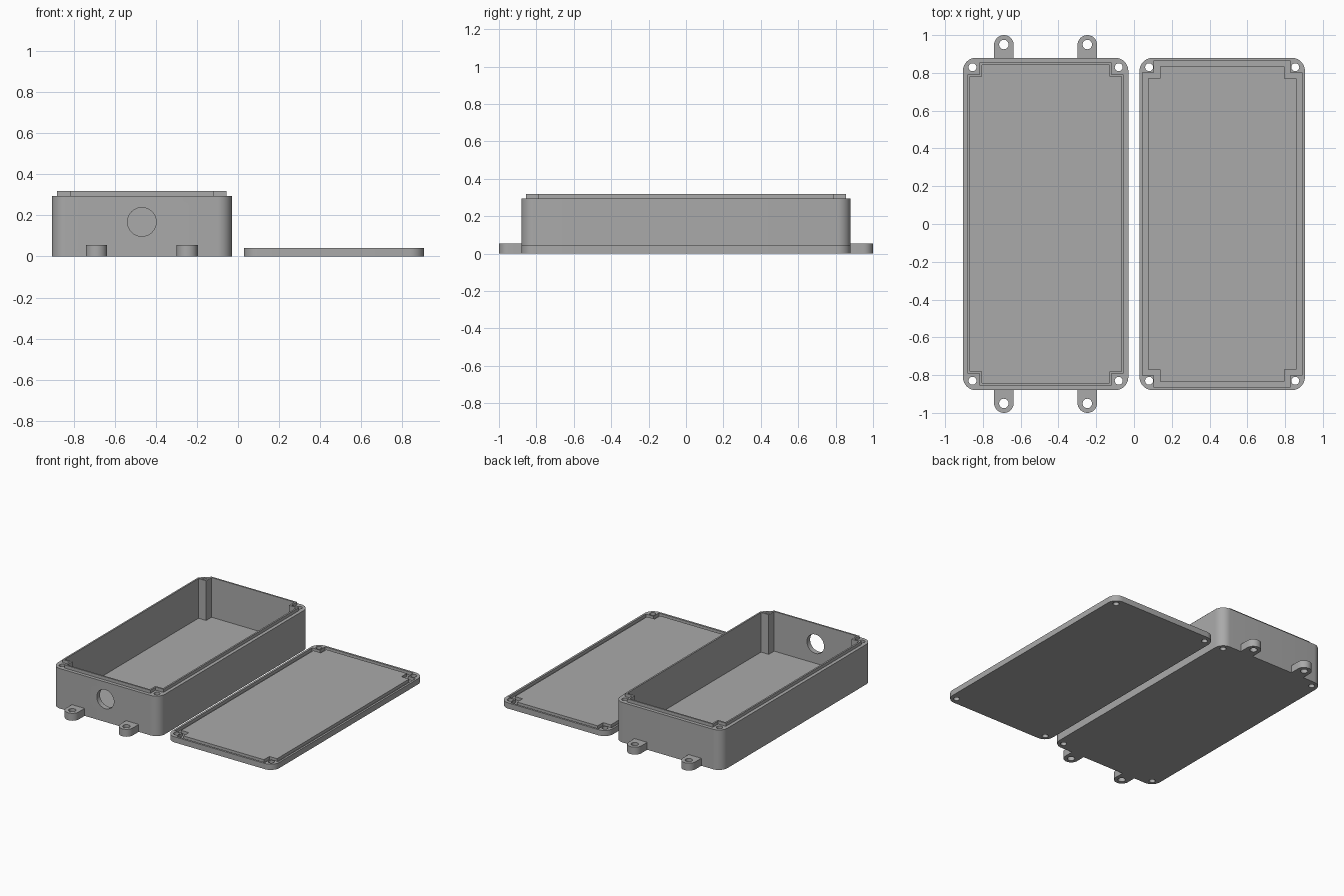
import bpy, bmesh
from math import cos, sin, pi, radians

if "Cube" in bpy.data.objects:
    bpy.data.objects.remove(bpy.data.objects["Cube"])

grey = bpy.data.materials.new("plain_grey")
grey.use_nodes = True
colour = (0.4, 0.4, 0.4, 1)
grey.diffuse_color = colour
grey.node_tree.nodes["Principled BSDF"].inputs["Base Color"].default_value = colour

HX, HY = 0.438, 0.88          # half size of box and lid
BOX_X, LID_X = -0.468, 0.467  # centres
BOX_H, LIP_H, LID_H = 0.295, 0.318, 0.042
FLOOR = 0.025


def prism(name, outline, z0, z1):
    """Extrude a counter-clockwise plan outline between two heights."""
    bm = bmesh.new()
    face = bm.faces.new([bm.verts.new((x, y, z0)) for x, y in outline])
    up = bmesh.ops.extrude_face_region(bm, geom=[face])["geom"]
    for v in up:
        if isinstance(v, bmesh.types.BMVert):
            v.co.z = z1
    bmesh.ops.recalc_face_normals(bm, faces=bm.faces)
    mesh = bpy.data.meshes.new(name)
    bm.to_mesh(mesh)
    bm.free()
    mesh.materials.append(grey)
    ob = bpy.data.objects.new(name, mesh)
    bpy.context.collection.objects.link(ob)
    return ob


def arc(cx, cy, r, start, end, n):
    return [(cx + r * cos(start + (end - start) * i / n),
             cy + r * sin(start + (end - start) * i / n)) for i in range(n + 1)]


def circle(cx, cy, r):
    return arc(cx, cy, r, 0, 2 * pi, 32)[:-1]


def rounded(cx, r=0.07):
    pts = []
    for k, (sx, sy) in enumerate([(1, 1), (-1, 1), (-1, -1), (1, -1)]):
        pts += arc(cx + sx * (HX - r), sy * (HY - r), r, k * pi / 2, (k + 1) * pi / 2, 10)
    return pts


def notched(cx, inset, notch=0.063):
    """Rectangle with a square notch at each corner, clear of the screws."""
    a, b = HX - inset, HY - inset
    c, d = a - notch, b - notch
    quarter = [(a, d), (c, d), (c, b)]
    flipped = [(-x, y) for x, y in reversed(quarter)]
    half = quarter + flipped
    return [(cx + x, y) for x, y in half + [(-x, -y) for x, y in half]]


def combine(target, tool, operation="DIFFERENCE"):
    mod = target.modifiers.new("join", "BOOLEAN")
    mod.operation, mod.solver, mod.object = operation, "EXACT", tool
    bpy.context.view_layer.objects.active = target
    bpy.ops.object.modifier_apply(modifier=mod.name)
    bpy.data.objects.remove(tool)


def screw_holes(target, cx):
    for sx in (-1, 1):
        for sy in (-1, 1):
            combine(target, prism("cutter", circle(cx + sx * (HX - 0.051), sy * (HY - 0.05), 0.021), -0.1, 0.5))


# Open box with raised sealing lip, corner posts and a cable hole in front
box = prism("box_body", rounded(BOX_X), 0, BOX_H)
combine(box, prism("lip", notched(BOX_X, 0.025), 0.1, LIP_H), "UNION")
combine(box, prism("cutter", notched(BOX_X, 0.037), FLOOR, 0.5))
screw_holes(box, BOX_X)
cable = prism("cutter", circle(0, 0, 0.07), -0.06, 0.06)
cable.rotation_euler.x = pi / 2
cable.location = (BOX_X, -HY, 0.168)
bpy.context.view_layer.update()
combine(box, cable)

# Lid lying upside down, with a groove that takes the lip
lid = prism("lid", rounded(LID_X), 0, LID_H)
groove = prism("cutter", notched(LID_X, 0.015), 0.019, 0.2)
combine(groove, prism("core", notched(LID_X, 0.046), -0.1, 0.3))
combine(lid, groove)
screw_holes(lid, LID_X)

# Mounting lugs at both ends
parts = [box, lid]
for end, sy in (("front", -1), ("back", 1)):
    for side, dx in (("right", -0.221), ("left", 0.221)):
        x = BOX_X + dx
        plan = [(x - 0.052, HY), (x + 0.052, HY)] + arc(x, 0.948, 0.052, 0, pi, 16)
        lug = prism(f"mount_lug_{end}_{side}", [(px, sy * py) for px, py in plan], 0, 0.055)
        combine(lug, prism("cutter", circle(x, sy * 0.95, 0.025), -0.1, 0.2))
        parts.append(lug)

for ob in parts:
    bpy.ops.object.select_all(action="DESELECT")
    ob.select_set(True)
    bpy.context.view_layer.objects.active = ob
    bpy.ops.object.shade_smooth_by_angle(angle=radians(30))
